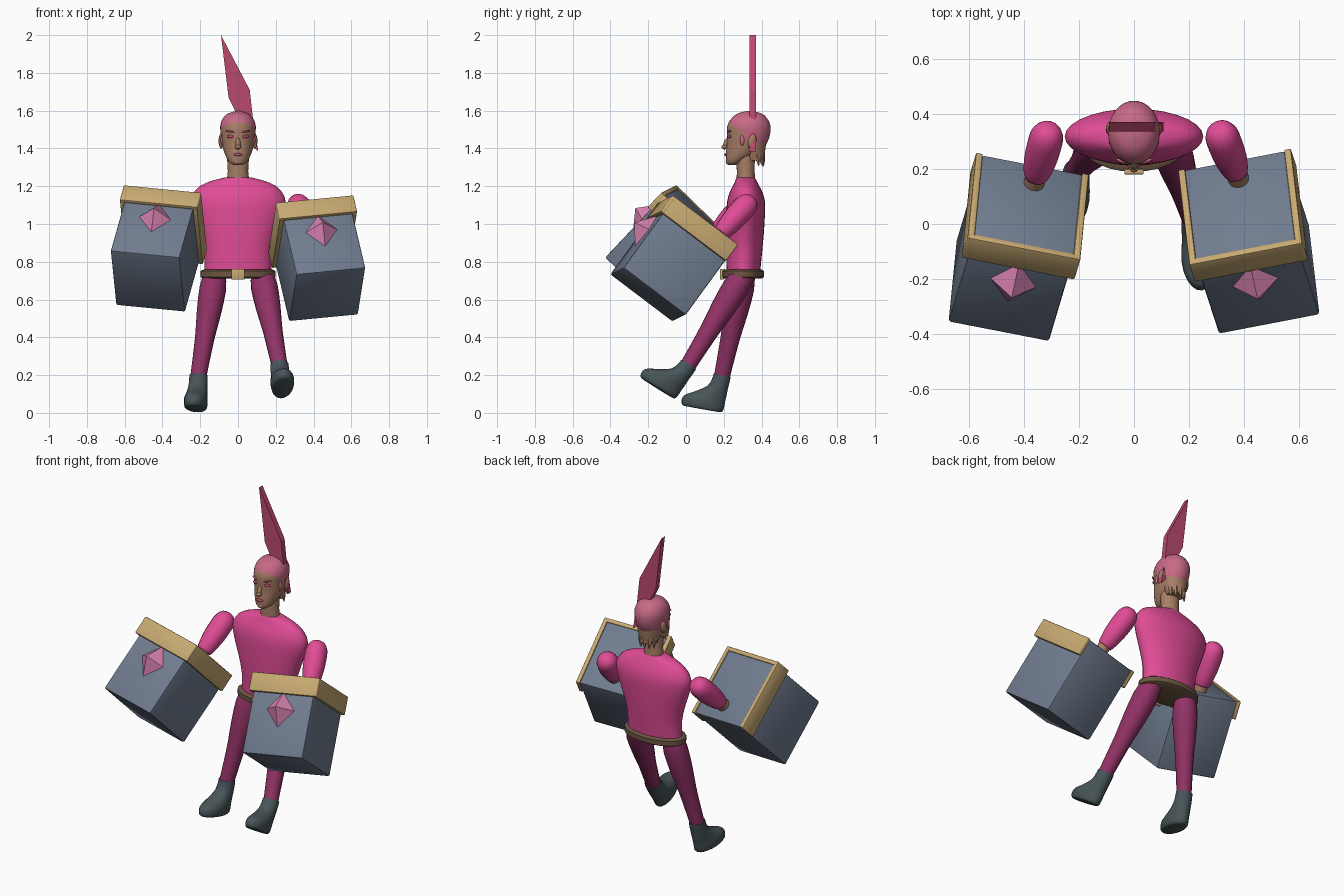
import bpy, bmesh, math
from mathutils import Matrix, Vector

if "Cube" in bpy.data.objects:
    bpy.data.objects.remove(bpy.data.objects["Cube"])


def material(name, r, g, b):
    """Flat material from 0-255 display values, stored as linear."""
    col = [((c / 255 + 0.055) / 1.055) ** 2.4 for c in (r, g, b)] + [1]
    m = bpy.data.materials.new(name)
    m.use_nodes = True
    m.diffuse_color = col
    m.node_tree.nodes["Principled BSDF"].inputs["Base Color"].default_value = col
    return m


PINK = material("shirt pink", 224, 76, 150)
PLUM = material("legging plum", 146, 50, 102)
BOOT = material("boot slate", 72, 85, 88)
SKIN = material("skin tan", 168, 127, 102)
HAIR = material("hair rose", 200, 106, 134)
TAIL = material("crest crimson", 186, 73, 111)
STEEL = material("steel blue grey", 112, 124, 143)
GOLD = material("gold trim", 200, 170, 114)
GEM = material("gem pink", 218, 132, 178)
BELT = material("belt brown", 108, 86, 66)


def finish(name, bm, mats, smooth=True, matrix=None):
    bmesh.ops.recalc_face_normals(bm, faces=bm.faces)
    me = bpy.data.meshes.new(name)
    bm.to_mesh(me)
    bm.free()
    ob = bpy.data.objects.new(name, me)
    bpy.context.collection.objects.link(ob)
    if matrix:
        ob.matrix_world = matrix
    for m in mats:
        me.materials.append(m)
    if smooth:
        bpy.ops.object.select_all(action='DESELECT')
        ob.select_set(True)
        bpy.context.view_layer.objects.active = ob
        bpy.ops.object.shade_smooth_by_angle(angle=math.radians(45))
    return ob


def refine(rings, k):
    """Catmull-Rom subdivision of ring values."""
    out = []
    for i in range(len(rings) - 1):
        a, b, c, d = (rings[min(max(j, 0), len(rings) - 1)] for j in range(i - 1, i + 3))
        for s in range(k):
            t = s / k
            out.append([0.5 * (2 * q + (r - p) * t + (2 * p - 5 * q + 4 * r - s_) * t * t
                               + (3 * q - p - 3 * r + s_) * t ** 3)
                        for p, q, r, s_ in zip(a, b, c, d)])
    return out + [list(rings[-1])]


def loft(name, rings, mats, n=24, k=1, matrix=None, rule=None):
    """Stack of ellipses: each ring is (z, centre y, radius x, radius y)."""
    bm = bmesh.new()
    loops = []
    for z, cy, rx, ry in refine(rings, k):
        loops.append([bm.verts.new((rx * math.sin(a), cy - ry * math.cos(a), z))
                      for a in (2 * math.pi * i / n for i in range(n))])
    for lo, hi in zip(loops, loops[1:]):
        for i in range(n):
            bm.faces.new((lo[i], lo[(i + 1) % n], hi[(i + 1) % n], hi[i]))
    bm.faces.new(loops[0])
    bm.faces.new(loops[-1])
    if rule:
        for f in bm.faces:
            f.material_index = rule(f.calc_center_median())
    return finish(name, bm, mats, matrix=matrix)


def limb(name, p, q, radii, mat, n=16):
    """Round tube from p to q; radii are (fraction, radius)."""
    p, q = Vector(p), Vector(q)
    d = q - p
    m = Matrix.Translation(p) @ d.to_track_quat('Z', 'Y').to_matrix().to_4x4()
    return loft(name, [(t * d.length, 0, r, r) for t, r in radii], [mat], n, 2, m)


def box(name, size, centre, mat, bevel=0.0, matrix=None):
    bm = bmesh.new()
    bmesh.ops.create_cube(bm, size=1, matrix=Matrix.Translation(centre) @ Matrix.Diagonal((*size, 1)))
    if bevel:
        bmesh.ops.bevel(bm, geom=bm.edges[:], offset=bevel, segments=2, affect='EDGES', profile=0.5)
    return finish(name, bm, [mat], bevel > 0, matrix)


def blob(name, centre, size, mat, turn=(0, 0, 0)):
    bm = bmesh.new()
    rot = Matrix.LocRotScale(Vector(centre), None, None)
    for i, ax in enumerate('XYZ'):
        rot = rot @ Matrix.Rotation(math.radians(turn[i]), 4, ax)
    bmesh.ops.create_uvsphere(bm, u_segments=12, v_segments=8, radius=1,
                              matrix=rot @ Matrix.Diagonal((*size, 1)))
    return finish(name, bm, [mat])


# Torso, belt and neck
loft("shirt", [(.73, .303, .178, .088), (.85, .308, .178, .095), (.95, .312, .203, .1),
               (1.05, .316, .238, .102), (1.12, .318, .252, .1), (1.17, .318, .232, .086),
               (1.205, .318, .195, .068), (1.23, .317, .135, .056), (1.245, .317, .075, .048)],
     [PINK], 28, 2)
loft("belt", [(.712, .302, .185, .1), (.72, .302, .199, .112), (.75, .302, .199, .112),
              (.758, .302, .185, .1)], [BELT], 28)
box("buckle", (.07, .02, .058), (0, .19, .734), GOLD, .004)
loft("neck", [(1.22, .318, .06, .05), (1.28, .316, .054, .047), (1.37, .315, .058, .05)], [SKIN])


# Head with a painted hairline
def hairline(c):
    return int(c.z > max(1.425, 1.535 - 0.9 * max(0, c.y - .235)))


loft("head", [(1.312, .245, .022, .02), (1.325, .255, .043, .04), (1.35, .277, .06, .066),
              (1.38, .3, .073, .088), (1.42, .32, .084, .104), (1.47, .33, .091, .114),
              (1.52, .333, .094, .114), (1.56, .335, .08, .094), (1.585, .337, .053, .064),
              (1.597, .338, .015, .02)], [SKIN, HAIR], 32, 3, rule=hairline)
loft("nape", [(1.335, .365, .052, .045), (1.38, .36, .066, .058), (1.43, .35, .08, .075)], [SKIN])
for i in range(5):
    a = math.radians(-64 + 32 * i)
    limb("nape_strand", (.05 * math.sin(a), .36 + .042 * math.cos(a), 1.37),
         (.054 * math.sin(a), .365 + .046 * math.cos(a), 1.305),
         [(0, .016), (.5, .012), (1, .001)], SKIN, 6)

# Face
blob("nose", (0, .212, 1.425), (.013, .014, .034), SKIN, (-18, 0, 0))
blob("nose_tip", (0, .205, 1.408), (.017, .018, .012), SKIN)
blob("lips", (0, .211, 1.367), (.024, .009, .008), TAIL)
blob("chin", (0, .23, 1.33), (.024, .02, .018), SKIN)
for side, s in (("left", 1), ("right", -1)):
    blob(side + "_eyelid", (s * .04, .229, 1.463), (.02, .008, .009), TAIL, (0, 0, s * 20))
    blob(side + "_eyebrow", (s * .042, .228, 1.49), (.026, .007, .005), HAIR, (0, s * -10, s * 20))
    blob(side + "_ear", (s * .09, .35, 1.438), (.012, .022, .04), SKIN, (-14, 0, s * 15))
    blob(side + "_sideburn", (s * .083, .298, 1.445), (.009, .012, .03), HAIR)

# Flat blade-shaped crest through the head
bm = bmesh.new()
outline = [(-.09, 2), (.062, 1.71), (.08, 1.55), (.107, 1.385), (.07, 1.42), (0, 1.57), (-.05, 1.67)]
face = bm.faces.new([bm.verts.new((x, .336, z)) for x, z in outline])
ext = bmesh.ops.extrude_face_region(bm, geom=[face])["geom"]
bmesh.ops.translate(bm, vec=(0, .034, 0), verts=[v for v in ext if isinstance(v, bmesh.types.BMVert)])
finish("crest", bm, [TAIL], False)

# Legs and boots
THIGH = [(0, .058), (.15, .071), (.38, .065), (.6, .053), (.8, .047), (1.02, .042)]
SOLE = [(-.187, -.074, .048, .1), (-.178, -.075, .058, .112), (-.15, -.075, .062, .115),
        (-.125, -.066, .06, .106), (-.1, -.042, .056, .084), (-.06, -.012, .051, .055),
        (-.02, -.002, .049, .048), (.008, 0, .048, .046)]
for side, hip, ankle, pitch, yaw in (("left", (.125, .31, .74), (.22, .01, .25), -32, 6),
                                     ("right", (-.12, .308, .74), (-.21, .19, .192), -10, -8)):
    limb(side + "_leg", hip, ankle, THIGH, PLUM)
    m = (Matrix.Translation(ankle) @ Matrix.Rotation(math.radians(yaw), 4, 'Z')
         @ Matrix.Rotation(math.radians(pitch), 4, 'X'))
    loft(side + "_boot", SOLE, [BOOT], 20, 2, m)

# Arms
SLEEVE = [(-.06, .012), (-.02, .038), (.1, .058), (.3, .064), (.65, .06), (.95, .047), (1, .04)]
for side, shoulder, wrist in (("left", (.31, .345, 1.13), (.372, .185, .95)),
                              ("right", (-.31, .345, 1.14), (-.357, .172, .97))):
    limb(side + "_sleeve", shoulder, wrist, SLEEVE, PINK, 14)
    a, b = Vector(shoulder), Vector(wrist)
    limb(side + "_hand", a.lerp(b, .9), a.lerp(b, 1.4), [(0, .036), (.5, .038), (1, .036)], SKIN, 12)

# Block gauntlets: local x across, y front to back, z toward the arm
for side, centre, across, back in (
        ("left", (.429, -.067, .81), (.978, .188, .094), (-.096, .793, -.601)),
        ("right", (-.431, -.088, .861), (.977, -.19, -.095), (.096, .71, -.698))):
    u = Vector(across).normalized()
    w = u.cross(Vector(back)).normalized()
    v = w.cross(u)
    m = Matrix.Translation(centre) @ Matrix((u, v, w)).transposed().to_4x4()
    box(side + "_gauntlet", (.375, .416, .466), (0, 0, 0), STEEL, .01, m)
    box(side + "_trim_front", (.42, .026, .11), (0, -.213, .182), GOLD, .006, m)
    for s in (-1, 1):
        box(side + "_trim_side", (.026, .434, .11), (s * .197, -.007, .182), GOLD, .006, m)
    # Faceted gem on the front face
    bm = bmesh.new()
    bmesh.ops.create_cone(bm, segments=4, radius1=1, radius2=0, depth=1)
    bmesh.ops.transform(bm, verts=bm.verts, matrix=Matrix.Translation((0, -.245, .035))
                        @ Matrix.Rotation(math.radians(90), 4, 'X') @ Matrix.Diagonal((.088, .105, .08, 1)))
    finish(side + "_gem", bm, [GEM], False, m)
